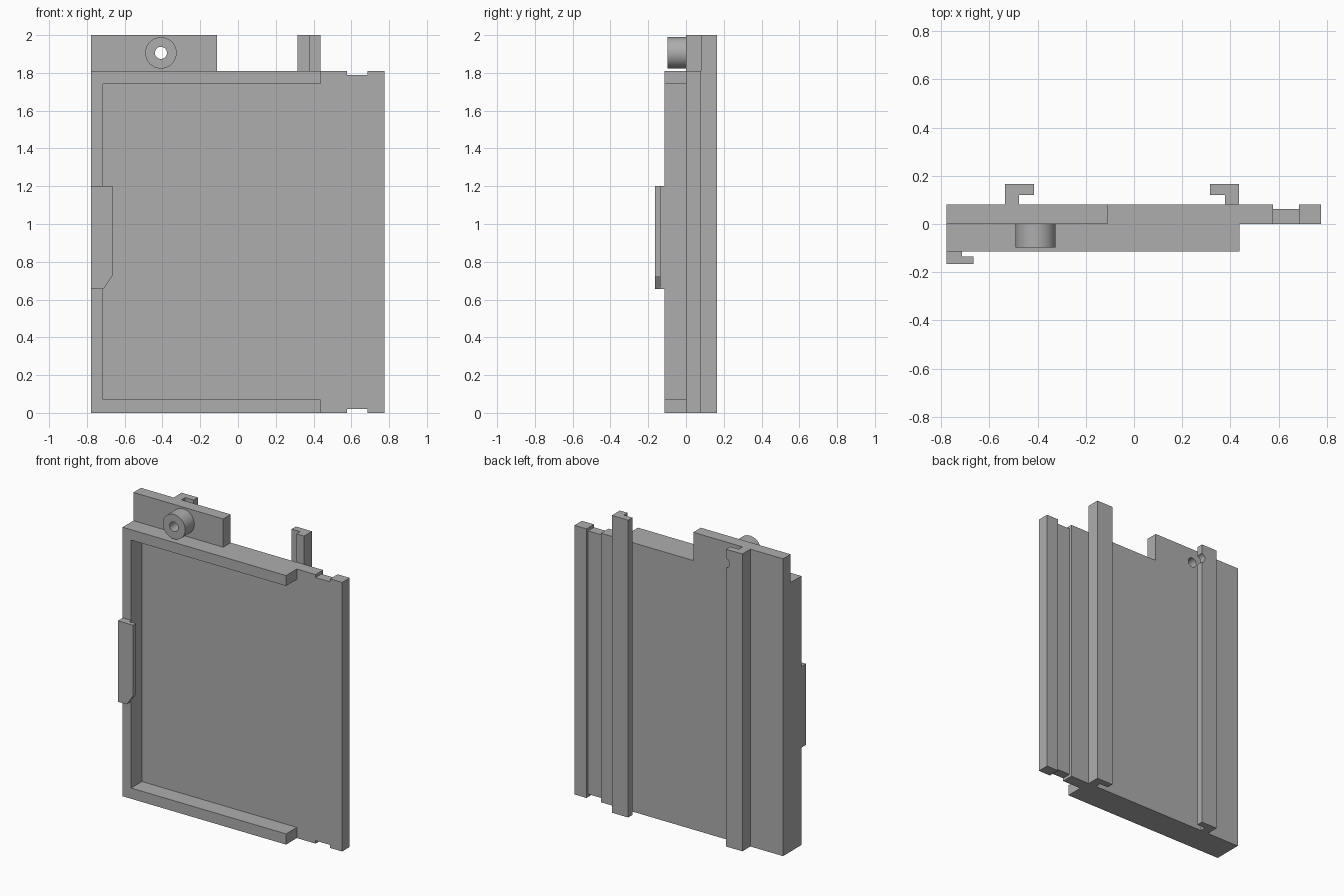
import bpy, bmesh, math
from mathutils import Vector

cube = bpy.data.objects.get("Cube")
if cube:
    bpy.data.objects.remove(cube, do_unlink=True)

grey = bpy.data.materials.new("plain grey")
grey.use_nodes = True
colour = (0.42, 0.42, 0.42, 1)
grey.diffuse_color = colour
grey.node_tree.nodes["Principled BSDF"].inputs["Base Color"].default_value = colour


def prism(name, outline, axis, start, end):
    """Extrude a 2D outline along y (outline in x, z) or z (outline in x, y)."""
    place = (lambda a, b: (a, start, b)) if axis == "y" else (lambda a, b: (a, b, start))
    bm = bmesh.new()
    face = bm.faces.new([bm.verts.new(place(a, b)) for a, b in outline])
    ext = bmesh.ops.extrude_face_region(bm, geom=[face])
    move = Vector((0, end - start, 0) if axis == "y" else (0, 0, end - start))
    bmesh.ops.translate(bm, vec=move, verts=[g for g in ext["geom"] if isinstance(g, bmesh.types.BMVert)])
    bmesh.ops.recalc_face_normals(bm, faces=bm.faces[:])
    mesh = bpy.data.meshes.new(name)
    bm.to_mesh(mesh)
    bm.free()
    mesh.materials.append(grey)
    obj = bpy.data.objects.new(name, mesh)
    bpy.context.collection.objects.link(obj)
    return obj


def circle(x, z, r, n=64):
    return [(x + r * math.cos(math.tau * i / n), z + r * math.sin(math.tau * i / n)) for i in range(n)]


def rect(x0, x1, y0, y1):
    return [(x0, y0), (x1, y0), (x1, y1), (x0, y1)]


def select_only(obj):
    bpy.ops.object.select_all(action="DESELECT")
    obj.select_set(True)
    bpy.context.view_layer.objects.active = obj


def cut(obj, cutter):
    mod = obj.modifiers.new("cut", "BOOLEAN")
    mod.operation, mod.solver, mod.object = "DIFFERENCE", "EXACT", cutter
    select_only(obj)
    bpy.ops.object.modifier_apply(modifier=mod.name)


LEFT, RIGHT, TOP, BODY = -0.778, 0.775, 2.0, 1.81
G0, G1, NOTCH = 0.577, 0.685, 0.02      # groove edges and end notch depth
BACK = 0.08

# Back plate with raised tab and end notches
plate = prism("back_plate", [
    (LEFT, 0), (G0, 0), (G0, NOTCH), (G1, NOTCH), (G1, 0), (RIGHT, 0),
    (RIGHT, BODY), (G1, BODY), (G1, BODY - NOTCH), (G0, BODY - NOTCH), (G0, BODY),
    (-0.11, BODY), (-0.11, TOP), (LEFT, TOP)], "y", 0, BACK)

# Three-sided frame, open on one side
prism("front_frame", [
    (LEFT, 0), (0.438, 0), (0.438, 0.072), (-0.715, 0.072),
    (-0.715, 1.74), (0.438, 1.74), (0.438, BODY), (LEFT, BODY)], "y", -0.115, 0)

# Hooked rails on the back
rails = []
for name, stem0, stem1, lip in (("left_rail", 0.436, 0.378, 0.315),
                                ("right_rail", -0.535, -0.477, -0.415)):
    rails.append(prism(name, [
        (stem0, BACK), (stem1, BACK), (stem1, 0.12), (lip, 0.12),
        (lip, 0.165), (stem0, 0.165)], "z", 0, TOP))

# Side clip: base strip and overhanging lip with a bevelled lower corner
prism("clip_base", rect(LEFT, -0.713, 0.655, 1.2), "y", -0.135, -0.115)
prism("clip_lip", [
    (LEFT, 0.655), (-0.713, 0.655), (-0.665, 0.725),
    (-0.665, 1.2), (LEFT, 1.2)], "y", -0.165, -0.135)

# Round boss on the tab
boss = prism("boss", circle(-0.408, 1.906, 0.083), "y", -0.098, 0)

# Groove along the back, and the hole through boss, plate and rail
groove = prism("groove_cutter", rect(G0, G1, 0.063, 0.2), "z", -0.1, TOP)
hole = prism("hole_cutter", circle(-0.408, 1.906, 0.032, 32), "y", -0.3, 0.3)
cut(plate, groove)
for part in (plate, boss, rails[1]):
    cut(part, hole)
for cutter in (groove, hole):
    bpy.data.objects.remove(cutter, do_unlink=True)
for part in (plate, boss, rails[1]):
    select_only(part)
    bpy.ops.object.shade_smooth_by_angle(angle=math.radians(30))
